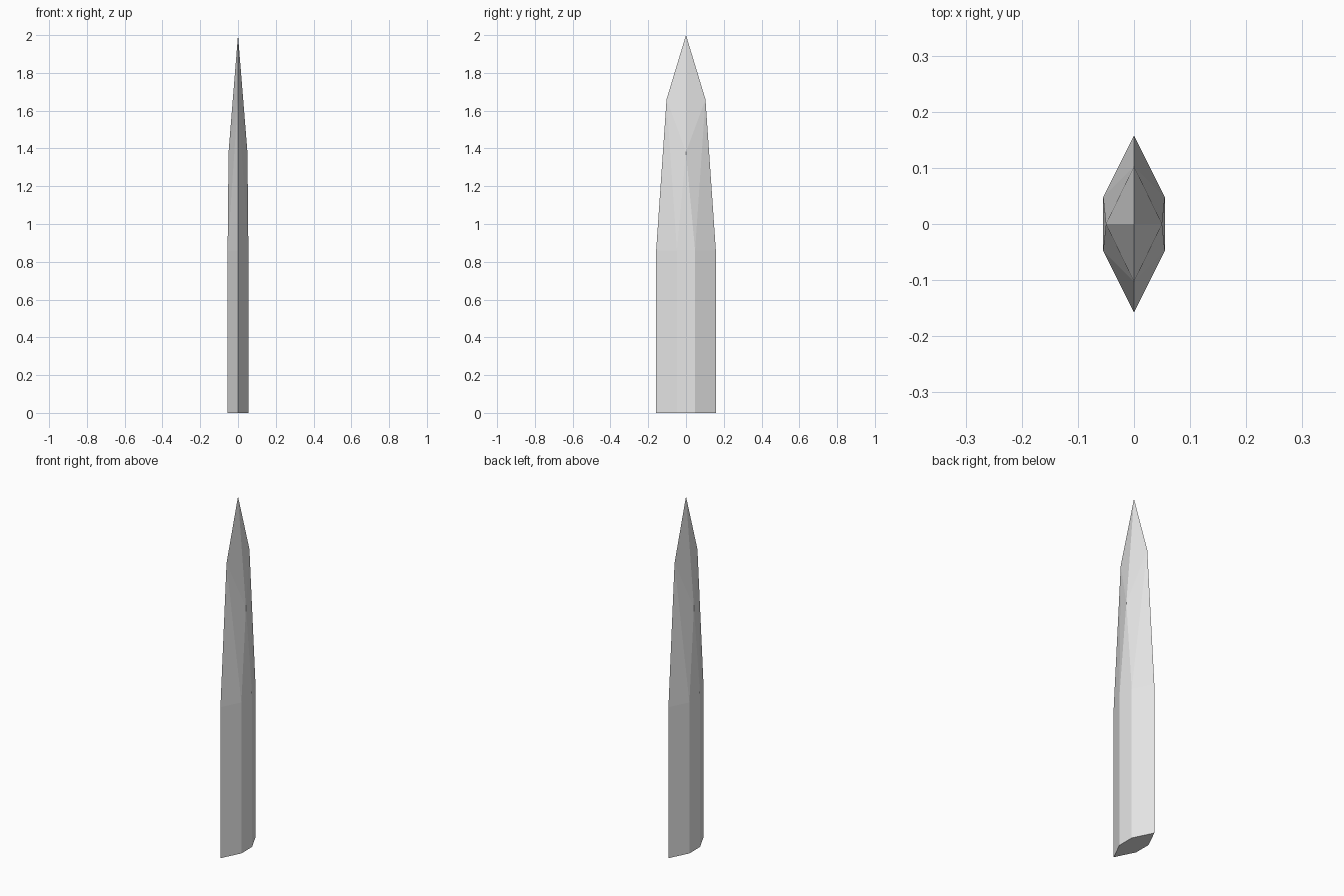
import bpy
import bmesh

# Remove the default cube
cube = bpy.data.objects.get("Cube")
if cube:
    bpy.data.objects.remove(cube, do_unlink=True)

# Plain grey material
grey = bpy.data.materials.new("light_grey")
grey.use_nodes = True
colour = (0.8, 0.8, 0.8, 1)
grey.diffuse_color = colour
grey.node_tree.nodes["Principled BSDF"].inputs["Base Color"].default_value = colour

# One quarter of the blade: base and shoulder sections, then the tapering point
half_width, half_depth, flat = 0.055, 0.158, 0.048
shoulder_z = 0.86
corners = []
for z in (0, shoulder_z):
    corners += [(0, half_depth, z), (half_width, flat, z)]
corners += [
    (0, 0.103, 1.66),    # cutting edge turns towards the tip
    (0.05, 0, 1.38),     # flat narrows to a point
    (0, 0, 2),           # tip
]

# Mirror the quarter across both axes and wrap it in flat facets
points = {(sx * x, sy * y, z) for x, y, z in corners for sx in (1, -1) for sy in (1, -1)}
bm = bmesh.new()
for point in sorted(points):
    bm.verts.new(point)
bmesh.ops.convex_hull(bm, input=bm.verts[:])
bmesh.ops.dissolve_limit(bm, angle_limit=0.002, verts=bm.verts[:], edges=bm.edges[:])
bmesh.ops.recalc_face_normals(bm, faces=bm.faces[:])

mesh = bpy.data.meshes.new("blade")
bm.to_mesh(mesh)
bm.free()
mesh.materials.append(grey)
blade = bpy.data.objects.new("blade", mesh)
bpy.context.collection.objects.link(blade)
